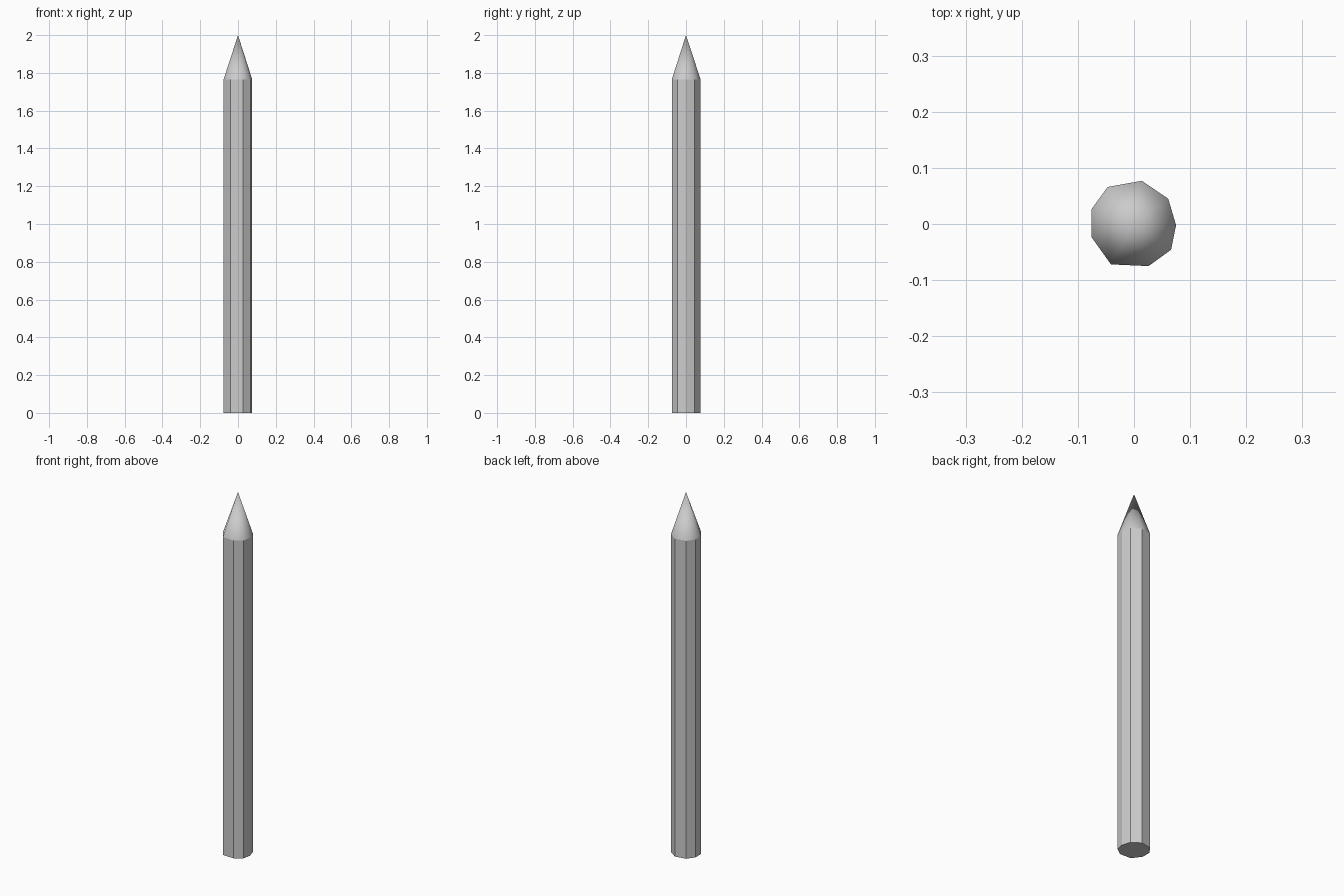
import bpy
import bmesh

if "Cube" in bpy.data.objects:
    bpy.data.objects.remove(bpy.data.objects["Cube"])

SEAM_Z, TIP_Z = 1.766, 2.0

# Slightly irregular nine-sided cross-section, counter-clockwise
SECTION = [(0.075, -0.002), (0.061, 0.045), (0.014, 0.077),
           (-0.047, 0.066), (-0.076, 0.026), (-0.076, -0.023),
           (-0.041, -0.072), (0.026, -0.075), (0.066, -0.046)]


def ring(bm, z):
    return [bm.verts.new((x, y, z)) for x, y in SECTION]


def finish(bm, name, smooth):
    for f in bm.faces:
        f.smooth = smooth
    mesh = bpy.data.meshes.new(name)
    bm.to_mesh(mesh)
    bm.free()
    obj = bpy.data.objects.new(name, mesh)
    bpy.context.collection.objects.link(obj)
    return obj


n = len(SECTION)

# Shaft: flat-sided prism, closed at the bottom and covered by the tip
bm = bmesh.new()
low, high = ring(bm, 0), ring(bm, SEAM_Z)
bm.faces.new(low[::-1])
for i in range(n):
    j = (i + 1) % n
    bm.faces.new((low[i], low[j], high[j], high[i]))
finish(bm, "shaft", False)

# Tip: smooth-shaded cone rising from the top of the shaft
bm = bmesh.new()
base = ring(bm, SEAM_Z)
apex = bm.verts.new((0, 0, TIP_Z))
for i in range(n):
    bm.faces.new((base[i], base[(i + 1) % n], apex))
finish(bm, "pointed_tip", True)
